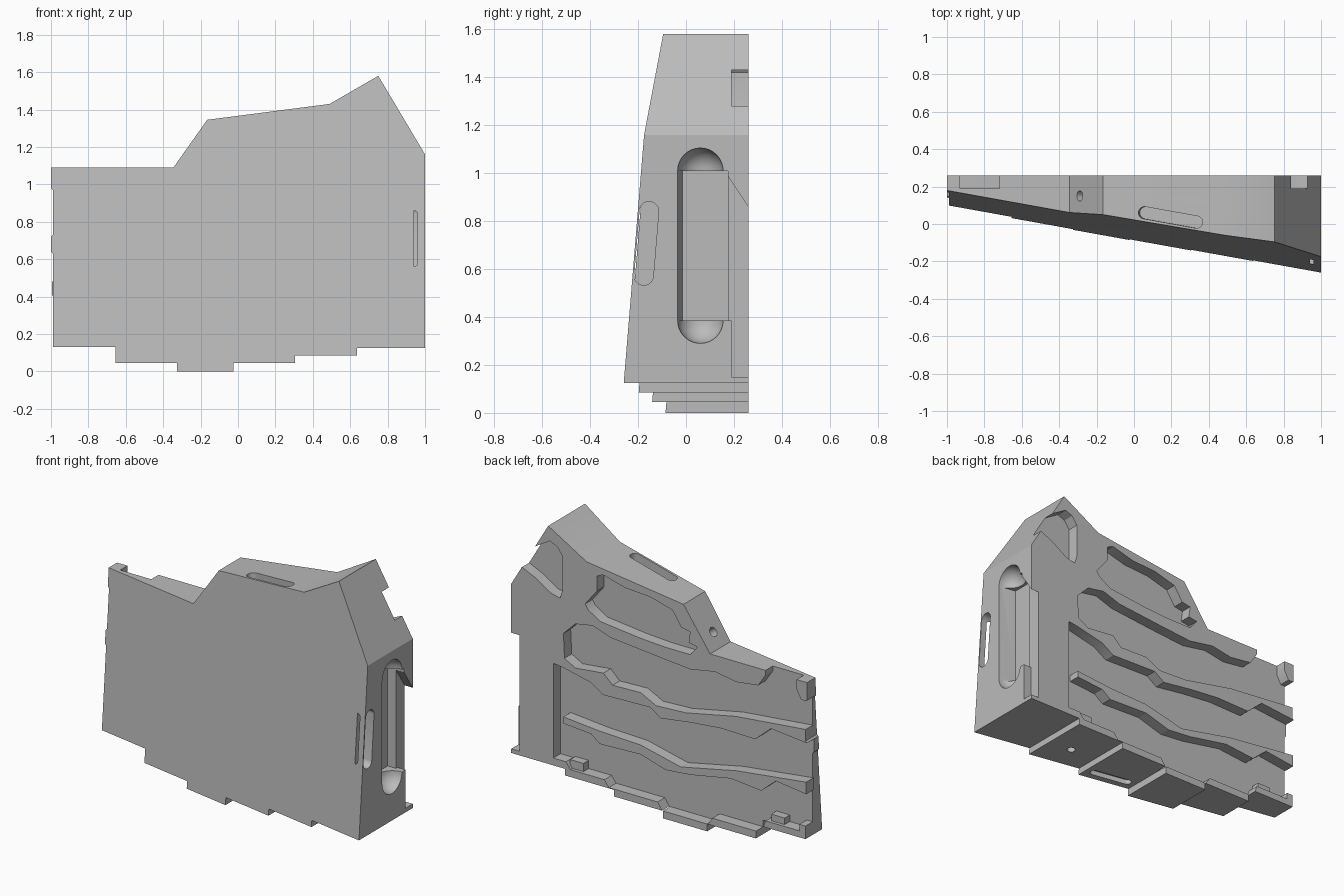
import bpy, bmesh, math
from mathutils import Vector, Matrix

cube = bpy.data.objects.get("Cube")
if cube:
    bpy.data.objects.remove(cube, do_unlink=True)

BACK, FLOOR = 0.26, 0.19

grey = bpy.data.materials.new("plain_grey")
grey.use_nodes = True
grey.diffuse_color = (0.5, 0.5, 0.5, 1)
grey.node_tree.nodes["Principled BSDF"].inputs["Base Color"].default_value = (0.5, 0.5, 0.5, 1)


def front_y(x, z):
    """Depth of the slanted front face."""
    return -0.09 - 0.18 * x + 0.082 * z


def make_object(name, bm):
    bmesh.ops.recalc_face_normals(bm, faces=bm.faces)
    mesh = bpy.data.meshes.new(name)
    bm.to_mesh(mesh)
    bm.free()
    mesh.materials.append(grey)
    obj = bpy.data.objects.new(name, mesh)
    bpy.context.collection.objects.link(obj)
    return obj


def loft(name, ring_a, ring_b):
    """Closed solid between two matching rings of points."""
    bm = bmesh.new()
    a = [bm.verts.new(p) for p in ring_a]
    b = [bm.verts.new(p) for p in ring_b]
    bm.faces.new(a)
    bm.faces.new(b[::-1])
    for i in range(len(a)):
        j = (i + 1) % len(a)
        bm.faces.new((a[i], b[i], b[j], a[j]))
    return make_object(name, bm)


def back_prism(name, outline, y0=FLOOR, y1=0.32):
    return loft(name, [(x, y0, z) for x, z in outline], [(x, y1, z) for x, z in outline])


def slot(name, center, along, normal, length, width, depth):
    """Round-ended slot cutter sunk into a face."""
    n = Vector(normal).normalized()
    u = Vector(along)
    u = (u - n * u.dot(n)).normalized()
    v = n.cross(u)
    r, ring = width / 2, []
    for i in range(32):
        a = math.tau * (i + 0.5) / 32
        shift = math.copysign((length - width) / 2, math.cos(a)) if length > width else 0
        ring.append(Vector(center) + u * (r * math.cos(a) + shift) + v * r * math.sin(a))
    return loft(name, [p + n * 0.06 for p in ring], [p - n * depth for p in ring])


def scoop(name, center, radius):
    bm = bmesh.new()
    bmesh.ops.create_uvsphere(bm, u_segments=32, v_segments=16, radius=radius,
                              matrix=Matrix.Translation(center))
    return make_object(name, bm)


# Wedge body: stepped bottom, raised shoulder and peak
outline = [(-.99, .13), (-.655, .13), (-.655, .045), (-.325, .045), (-.325, 0),
           (-.025, 0), (-.025, .045), (.305, .045), (.305, .085), (.635, .085),
           (.635, .125), (1, .125), (1, 1.16), (.75, 1.58), (.49, 1.43),
           (-.165, 1.345), (-.345, 1.09), (-1, 1.09), (-1, .98), (-.99, .97),
           (-.99, .73), (-1, .72), (-1, .64), (-.99, .63)]
body = loft("body", [(x, front_y(x, z), z) for x, z in outline],
            [(x, BACK, z) for x, z in outline])

cutters = []

# Upper pocket below the shoulder
cutters.append(back_prism("upper_pocket", [
    (.5, 1.17), (.48, 1.14), (.4, 1.09), (.125, 1.06), (-.045, 1.05), (-.21, 1.05),
    (-.26, 1.11), (-.2, 1.12), (-.21, 1.19), (-.15, 1.2), (-.09, 1.29), (.06, 1.33),
    (.23, 1.34), (.38, 1.38), (.42, 1.36), (.42, 1.27)]))

# Peak pocket, open through the sloping edge
cutters.append(back_prism("peak_pocket", [
    (.84, 1.43), (.74, 1.49), (.69, 1.47), (.654, 1.42), (.654, 1.21), (.67, 1.16),
    (.735, 1.175), (.837, 1.24), (.926, 1.28), (1.05, 1.28), (1.05, 1.43)]))

# Middle pocket, open at the top notch and at the thin end
cutters.append(back_prism("middle_pocket", [
    (.647, .95), (.566, 1.03), (.45, 1.05), (.33, 1.01), (.02, .98), (-.21, .96),
    (-.38, .99), (-.52, .965), (-.67, .985), (-.72, 1.06), (-.72, 1.15), (-.93, 1.15),
    (-.93, 1.03), (-.96, .975), (-1.1, .975), (-1.1, .8), (-.98, .8), (-.52, .755),
    (-.18, .686), (.02, .676), (.125, .728), (.315, .722), (.376, .78), (.566, .76),
    (.64, .8)]))

# Lower recess following the stepped bottom lip
cutters.append(back_prism("lower_recess", [
    (.715, .75), (.647, .74), (.464, .7), (.376, .646), (.06, .655), (-.01, .607),
    (-.21, .635), (-.42, .655), (-.65, .65), (-.756, .743), (-1.1, .71), (-1.1, .21),
    (-.95, .21), (-.95, .17), (-.72, .17), (-.69, .09), (-.36, .09), (-.33, .045),
    (-.02, .045), (.01, .09), (.34, .09), (.37, .13), (.6, .13), (.63, .17),
    (.715, .17)]))

# Grip slot in the thick side, with rounded scoops at both ends
grip = [(1.05, -.044), (1.05, .175), (.89, .175), (.89, -.015)]
cutters.append(loft("grip_slot", [(x, y, .385) for x, y in grip],
                    [(x, y, 1.01) for x, y in grip]))
for z in (.385, 1.01):
    cutters.append(scoop("grip_scoop", (1, .06, z), .095))

# Relief along the rear edge of the thick side
relief = [(.1, .385), (.19, .385), (.19, .15), (.3, .15), (.3, .8), (.16, 1.01), (.1, 1.01)]
cutters.append(loft("edge_relief", [(.945, y, z) for y, z in relief],
                    [(1.06, y, z) for y, z in relief]))

# Small slots and round holes
cutters += [
    slot("side_slot", (1, -.165, .707), (0, -.082, -1) and (0, .082, 1), (1, 0, 0), .35, .08, .06),
    slot("top_slot", (.195, .035, 1.392), (1, -.18, .13), (-.13, 0, 1), .35, .065, .06),
    slot("bottom_slot", (.14, -.045, .045), (1, -.18, 0), (0, 0, -1), .27, .05, .03),
    slot("shoulder_hole", (-.29, .15, 1.168), (0, 1, 0), (-.255, 0, .18), .055, .055, .1),
    slot("bottom_hole", (.48, 0, .085), (1, 0, 0), (0, 0, -1), .05, .05, .03),
]

for cutter in cutters:
    cutter.hide_render = True
    mod = body.modifiers.new(cutter.name, "BOOLEAN")
    mod.operation = "DIFFERENCE"
    mod.solver = "EXACT"
    mod.object = cutter

# Bake the cuts into the body and discard the cutters
bpy.context.view_layer.update()
graph = bpy.context.evaluated_depsgraph_get()
baked = bpy.data.meshes.new_from_object(body.evaluated_get(graph))
body.modifiers.clear()
body.data = baked
for cutter in cutters:
    bpy.data.objects.remove(cutter, do_unlink=True)

# Jagged rib standing inside the lower recess
back_prism("lower_rib", [
    (.647, .44), (.4, .418), (.125, .408), (-.146, .346), (-.52, .423), (-.995, .48),
    (-.995, .406), (-.79, .432), (-.69, .346), (-.485, .366), (-.21, .315), (-.045, .3),
    (.125, .35), (.4, .34), (.46, .385), (.647, .4)], FLOOR - 0.005, BACK)

# Small locating blocks on the bottom lip
for name, x, z in (("left_block", .57, .16), ("right_block", -.79, .19)):
    back_prism(name, [(x - .045, z - .05), (x + .045, z - .05),
                      (x + .045, z + .02), (x - .045, z + .02)], FLOOR - 0.005, BACK - 0.02)

bpy.ops.object.select_all(action="DESELECT")
body.select_set(True)
bpy.context.view_layer.objects.active = body
bpy.ops.object.shade_smooth_by_angle(angle=math.radians(30))
